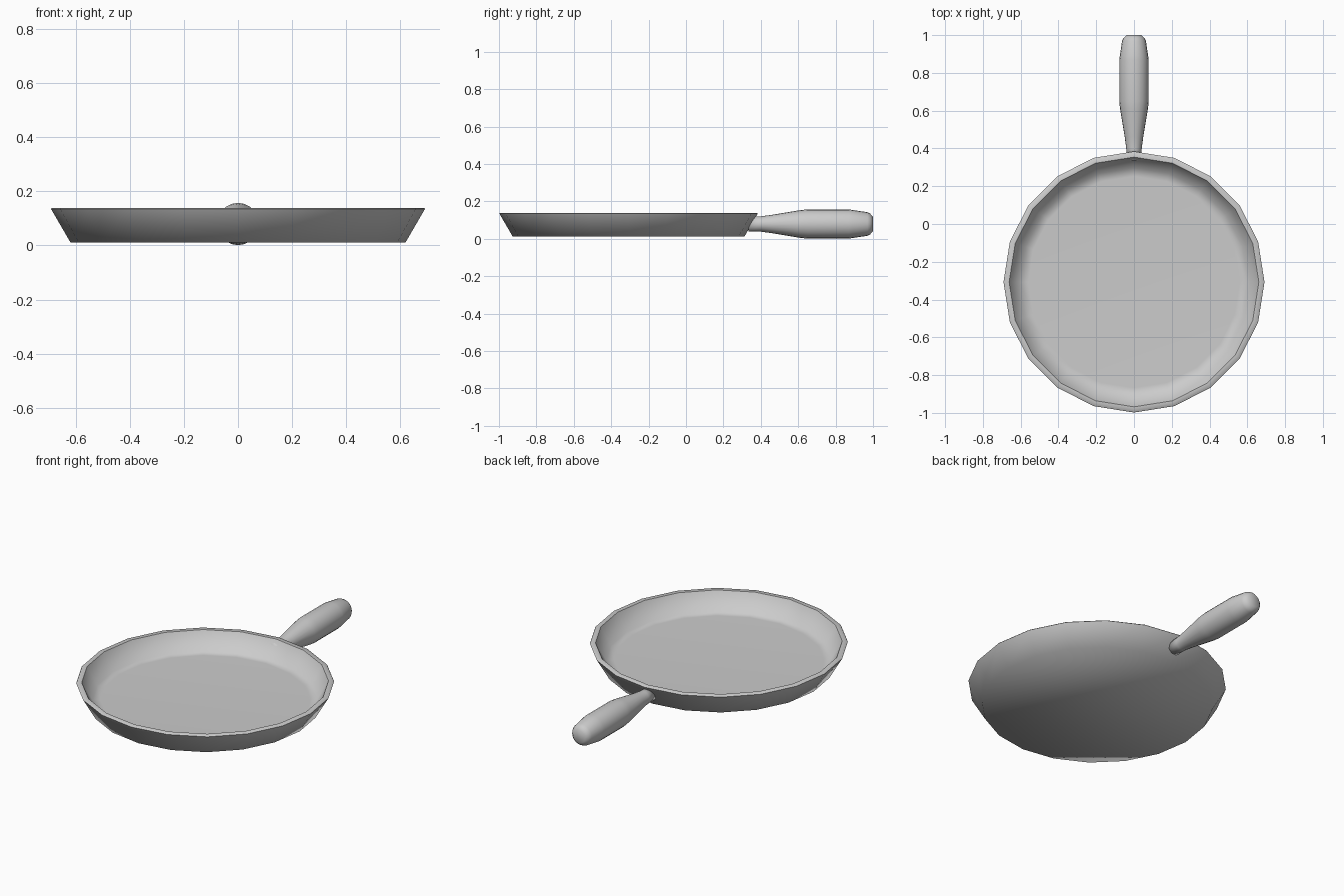
import bpy, bmesh
from math import sin, cos, pi

if "Cube" in bpy.data.objects:
    bpy.data.objects.remove(bpy.data.objects["Cube"])


def lathe(name, profile, sides, place, sharp_rings=()):
    """Revolve (radius, height) points into a closed smooth shape."""
    bm = bmesh.new()
    rings = []
    for r, h in profile:
        rings.append([bm.verts.new(place(r * cos(2 * pi * i / sides),
                                         r * sin(2 * pi * i / sides), h))
                      for i in range(sides)])
    for a, b in zip(rings, rings[1:]):
        for i in range(sides):
            j = (i + 1) % sides
            bm.faces.new((a[i], a[j], b[j], b[i]))
    bm.faces.new(rings[0])
    bm.faces.new(rings[-1])
    for k in sharp_rings:
        for i in range(sides):
            bm.edges.get((rings[k][i], rings[k][(i + 1) % sides])).smooth = False
    bmesh.ops.recalc_face_normals(bm, faces=bm.faces)
    for f in bm.faces:
        f.smooth = True
    mesh = bpy.data.meshes.new(name)
    bm.to_mesh(mesh)
    bm.free()
    obj = bpy.data.objects.new(name, mesh)
    bpy.context.collection.objects.link(obj)
    return obj


# Shallow 20-sided pan: outer base, flared wall, thin rim, inner wall, floor
lathe("pan_body",
      [(0.619, 0.011), (0.691, 0.135), (0.687, 0.139),
       (0.661, 0.139), (0.604, 0.036), (0.56, 0.034)],
      20, lambda x, y, h: (x, y - 0.307, h), sharp_rings=(1, 3))

# Bulbous handle running back along y, rooted in the pan wall
lathe("handle",
      [(0.040, 0.335), (0.041, 0.40), (0.049, 0.46), (0.074, 0.61),
       (0.078, 0.65), (0.078, 0.87), (0.075, 0.89), (0.063, 0.97),
       (0.055, 0.985), (0.038, 1.0)],
      20, lambda x, y, h: (x, h, y + 0.079))
